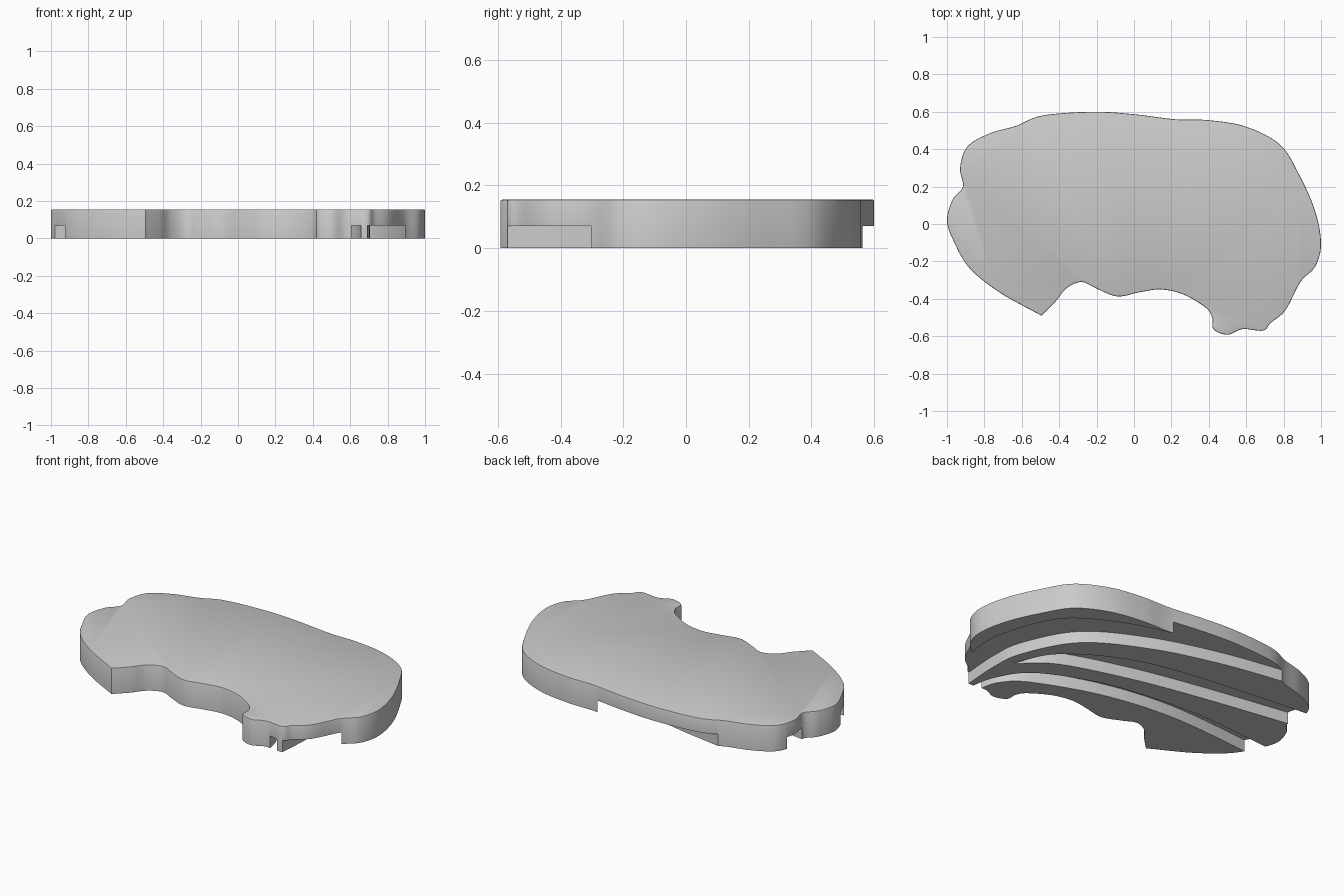
import bpy, bmesh
from mathutils import Vector

if "Cube" in bpy.data.objects:
    bpy.data.objects.remove(bpy.data.objects["Cube"])

HEIGHT, GROOVE = 0.155, 0.07


def spline(pts, steps=8):
    """Smooth open curve through the points."""
    p = [Vector(q) for q in pts]
    p = [p[0] * 2 - p[1]] + p + [p[-1] * 2 - p[-2]]
    out = []
    for a, b, c, d in zip(p, p[1:], p[2:], p[3:]):
        for i in range(steps):
            t = i / steps
            out.append(0.5 * (2 * b + (c - a) * t + (2 * a - 5 * b + 4 * c - d) * t * t
                              + (3 * b - a - 3 * c + d) * t ** 3))
    return out + [p[-2]]


def prism(name, loop, z0, z1, bevel=0):
    """Extrude a closed 2D loop between two heights."""
    bm = bmesh.new()
    face = bm.faces.new([bm.verts.new((q.x, q.y, z0)) for q in loop])
    res = bmesh.ops.extrude_face_region(bm, geom=[face], use_keep_orig=True)
    top = [v for v in res["geom"] if isinstance(v, bmesh.types.BMVert)]
    bmesh.ops.translate(bm, verts=top, vec=(0, 0, z1 - z0))
    bmesh.ops.recalc_face_normals(bm, faces=bm.faces)
    if bevel:
        rim = [e for e in bm.edges if all(v.co.z > z1 - 1e-5 for v in e.verts)]
        bmesh.ops.bevel(bm, geom=rim, offset=bevel, segments=2, profile=0.5, affect="EDGES")
    mesh = bpy.data.meshes.new(name)
    bm.to_mesh(mesh)
    bm.free()
    ob = bpy.data.objects.new(name, mesh)
    bpy.context.collection.objects.link(ob)
    return ob


# Slab outline, starting and ending at the sharp front-left corner
outline = spline([
    (-.495, -.49), (-.42, -.415), (-.36, -.343), (-.28, -.31), (-.2, -.345), (-.09, -.387),
    (.03, -.365), (.14, -.35), (.26, -.375), (.38, -.445), (.418, -.5), (.425, -.563),
    (.5, -.592), (.58, -.562), (.69, -.57), (.73, -.53), (.81, -.46), (.89, -.31),
    (.97, -.225), (1, -.1), (.965, .08), (.88, .27), (.78, .425), (.6, .52), (.4, .555),
    (.22, .56), (0, .587), (-.22, .6), (-.49, .58), (-.63, .525), (-.77, .485),
    (-.89, .415), (-.93, .3), (-.915, .2), (-.97, .13), (-1, .02), (-.965, -.09),
    (-.88, -.235), (-.72, -.365), (-.495, -.49)])[:-1]
slab = prism("slab", outline, 0, HEIGHT, 0.006)

# Curved grooves fanning across the underside: (outer edge, inner edge)
grooves = [
    ([(.86, -.5), (.895, -.31), (.9, -.05), (.76, .29), (.48, .47), (.2, .56), (-.1, .66),
      (-.4, .75)],
     [(.69, -.7), (.692, -.57), (.705, -.35), (.68, -.14), (.513, .16), (.17, .356),
      (-.228, .476), (-.607, .545), (-.8, .58)]),
    ([(.65, -.25), (.525, -.013), (.184, .192), (-.25, .286), (-.925, .36), (-1.1, .37)],
     [(.65, -.25), (.455, -.096), (.044, .035), (-.39, .125), (-.914, .21), (-1.1, .235)]),
    ([(.66, -.7), (.658, -.57), (.62, -.42), (.497, -.255), (.2, -.12), (-.104, -.056),
      (-.5, -.03), (-.975, -.06), (-1.15, -.08)],
     [(.61, -.7), (.608, -.57), (.57, -.45), (.441, -.341), (.057, -.2), (-.384, -.14),
      (-.915, -.17), (-1.1, -.2)]),
]
bpy.context.view_layer.objects.active = slab
slab.select_set(True)
for outer, inner in grooves:
    a, b = spline(outer), spline(inner)
    if (a[0] - b[0]).length < 1e-5:
        b = b[1:]
    cutter = prism("groove_cutter", a + b[::-1], -0.1, GROOVE)
    cutter.hide_render = True
    mod = slab.modifiers.new("groove", "BOOLEAN")
    mod.operation, mod.solver, mod.object = "DIFFERENCE", "EXACT", cutter
    bpy.ops.object.modifier_apply(modifier=mod.name)
    bpy.data.objects.remove(cutter)

bpy.ops.object.shade_smooth_by_angle(angle=0.6)
